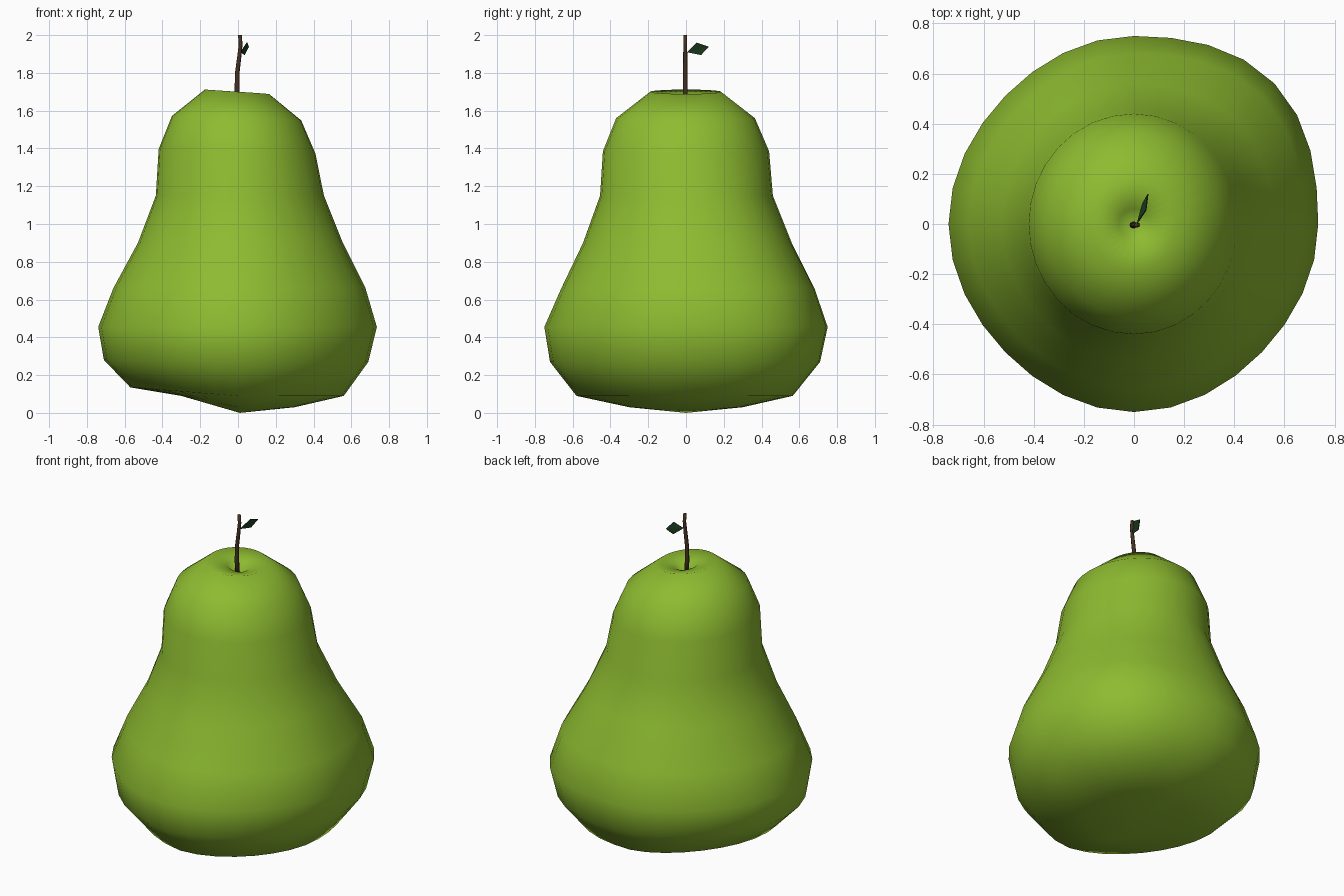
import bpy, bmesh
from math import sin, cos, pi
from mathutils import Vector

if "Cube" in bpy.data.objects:
    bpy.data.objects.remove(bpy.data.objects["Cube"])

SIDES = 32


def material(name, rgb):
    m = bpy.data.materials.new(name)
    m.diffuse_color = (*rgb, 1)
    m.use_nodes = True
    m.node_tree.nodes["Principled BSDF"].inputs["Base Color"].default_value = m.diffuse_color
    return m


def finish(bm, name, mat, smooth=True):
    bmesh.ops.recalc_face_normals(bm, faces=bm.faces)
    me = bpy.data.meshes.new(name)
    bm.to_mesh(me)
    bm.free()
    for p in me.polygons:
        p.use_smooth = smooth
    me.materials.append(mat)
    ob = bpy.data.objects.new(name, me)
    bpy.context.collection.objects.link(ob)
    return ob


def skin(bm, rings, start=None, end=None):
    """Bridge rings of points, closing the ends on a pole point."""
    loops = [[bm.verts.new(p) for p in r] for r in rings]
    n = len(loops[0])
    for a, b in zip(loops, loops[1:]):
        for i in range(n):
            j = (i + 1) % n
            bm.faces.new((a[i], a[j], b[j], b[i]))
    for loop, pole in ((loops[0], start), (loops[-1], end)):
        if pole is not None:
            v = bm.verts.new(pole)
            for i in range(n):
                bm.faces.new((loop[i], loop[(i + 1) % n], v))


# Body: height, radius toward +x, +y, -x, -y, and lift of the dented left underside
profile = [
    (0.03, 0.30, 0.30, 0.30, 0.30, 0.06),
    (0.09, 0.56, 0.565, 0.57, 0.58, 0.045),
    (0.27, 0.69, 0.71, 0.71, 0.72, 0.01),
    (0.455, 0.735, 0.75, 0.74, 0.75, 0),
    (0.66, 0.675, 0.68, 0.66, 0.66, 0),
    (0.90, 0.555, 0.56, 0.53, 0.545, 0),
    (1.15, 0.455, 0.46, 0.435, 0.455, 0),
    (1.385, 0.41, 0.44, 0.42, 0.44, 0),
    (1.56, 0.335, 0.365, 0.35, 0.37, 0),
    (1.70, 0.165, 0.185, 0.175, 0.19, 0),
    (1.67, 0.06, 0.06, 0.06, 0.06, 0),
]


def body_ring(z, px, py, nx, ny, lift):
    pts = []
    for i in range(SIDES):
        a = 2 * pi * i / SIDES
        c, s = cos(a), sin(a)
        r = (px if c > 0 else nx) * c * c + (py if s > 0 else ny) * s * s
        # fuller toward the back right, slightly squeezed on the other diagonals
        bulge = 0.05 if c > 0 and s > 0 else -0.02
        r += bulge * sin(2 * a) ** 2 * max(0, min(1, (1.25 - z) / 0.6)) * r / 0.74
        tilt = 0.012 * c if z > 1.2 else 0
        pts.append((r * c, r * s, z + lift * max(0, -c) - tilt))
    return pts


bm = bmesh.new()
skin(bm, [body_ring(*p) for p in profile], (0.01, 0, 0), (0, 0, 1.61))
finish(bm, "pear_body", material("green_skin", (0.27, 0.5, 0.03)))

# Stem: tapered and slightly bent
path = [(0.0, 1.61, 0.014), (-0.005, 1.71, 0.013), (-0.004, 1.80, 0.012),
        (0.006, 1.88, 0.011), (0.014, 1.95, 0.010), (0.010, 2.0, 0.010)]
rings = [[(x + r * cos(k * pi / 4), -0.004 + r * sin(k * pi / 4), z) for k in range(8)]
         for x, z, r in path]
bm = bmesh.new()
skin(bm, rings, (0, -0.004, 1.61), (0.010, -0.004, 2.0))
stem = finish(bm, "stem", material("brown_stem", (0.06, 0.03, 0.015)))

# Leaf: small thin diamond with a light fold
bm = bmesh.new()
base, top, tip, low = [bm.verts.new(Vector(p)) for p in (
    (0.014, 0.005, 1.91), (0.048, 0.055, 1.96), (0.056, 0.12, 1.938), (0.034, 0.08, 1.895))]
bm.faces.new((base, low, tip))
bm.faces.new((base, tip, top))
leaf = finish(bm, "leaf", material("dark_leaf", (0.012, 0.05, 0.015)), smooth=False)
mod = leaf.modifiers.new("thickness", 'SOLIDIFY')
mod.thickness = 0.004
mod.offset = 0
